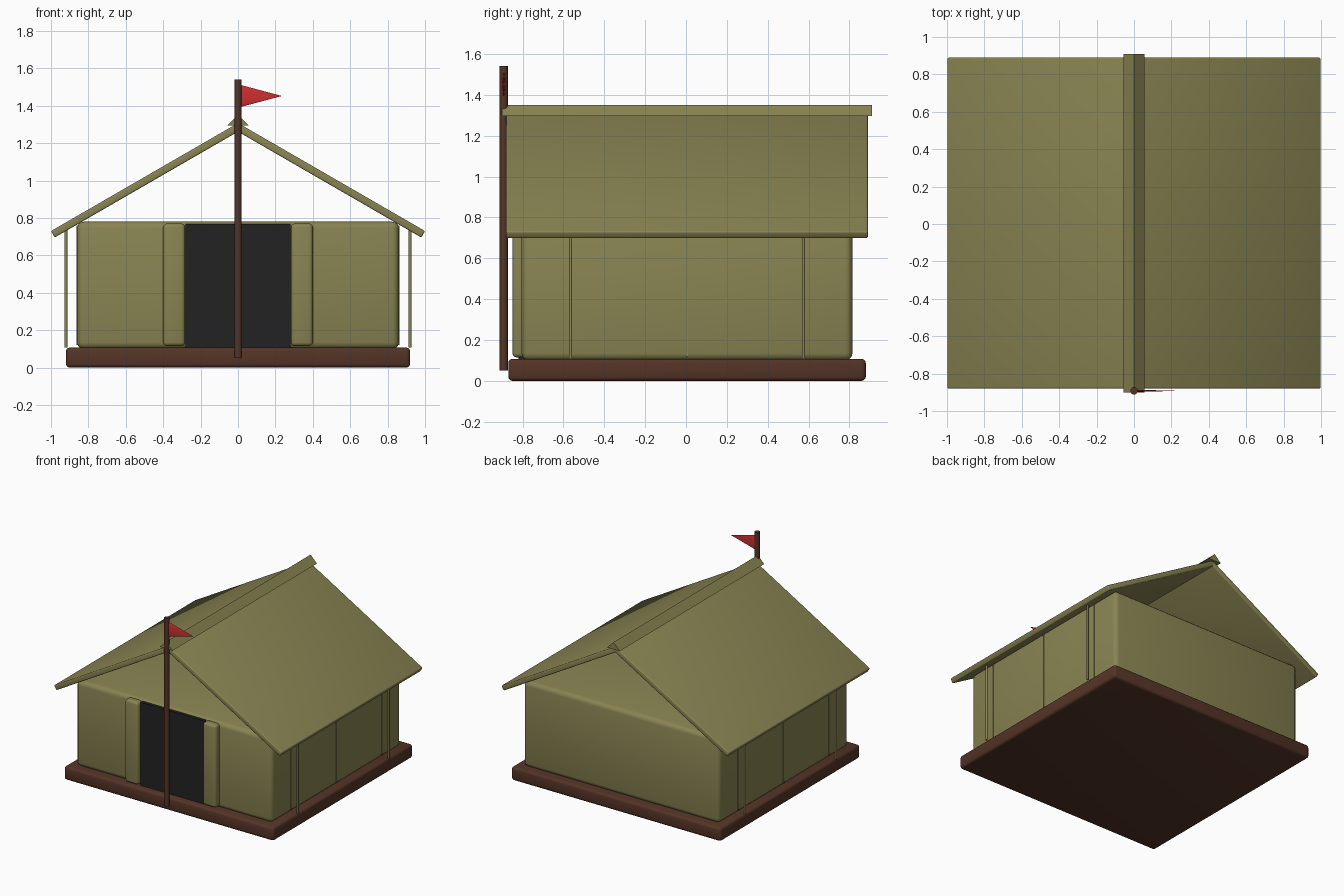
import bpy, math

if "Cube" in bpy.data.objects:
    bpy.data.objects.remove(bpy.data.objects["Cube"])

Y0 = 0.005  # the tent sits slightly behind the centre because of the flag pole


def material(name, rgb):
    m = bpy.data.materials.new(name)
    m.diffuse_color = (*rgb, 1)
    m.use_nodes = True
    m.node_tree.nodes["Principled BSDF"].inputs["Base Color"].default_value = m.diffuse_color
    return m


CANVAS = material("olive canvas", (0.25, 0.23, 0.085))
WOOD = material("dark brown wood", (0.088, 0.034, 0.020))
DARK = material("doorway black", (0.016, 0.016, 0.016))
RED = material("flag red", (0.62, 0.028, 0.03))


def finish(ob, name, mat):
    ob.name = name
    ob.data.materials.append(mat)
    bpy.ops.object.shade_smooth_by_angle(angle=math.radians(40))
    return ob


def box(name, lo, hi, mat, bevel=0.0, rot_y=0.0):
    """Box between two corners, with rounded edges."""
    bpy.ops.mesh.primitive_cube_add(
        size=1, location=[(a + b) / 2 for a, b in zip(lo, hi)], rotation=(0, rot_y, 0))
    ob = bpy.context.object
    ob.scale = [b - a for a, b in zip(lo, hi)]
    bpy.ops.object.transform_apply(location=False, rotation=False, scale=True)
    if bevel:
        mod = ob.modifiers.new("round", 'BEVEL')
        mod.width, mod.segments = bevel, 3
        bpy.ops.object.modifier_apply(modifier="round")
    return finish(ob, name, mat)


def rod(name, x, y, z0, z1, r, mat, sides=16):
    bpy.ops.mesh.primitive_cylinder_add(
        vertices=sides, radius=r, depth=z1 - z0, location=(x, y, (z0 + z1) / 2))
    return finish(bpy.context.object, name, mat)


# Platform, tent body and doorway
box("platform", (-0.92, Y0 - 0.875, 0), (0.92, Y0 + 0.875, 0.107), WOOD, 0.02)
box("tent_body", (-0.86, Y0 - 0.81, 0.1), (0.86, Y0 + 0.81, 0.78), CANVAS, 0.035)
box("doorway", (-0.28, Y0 - 0.825, 0.107), (0.28, Y0 - 0.78, 0.767), DARK)

# Roof slabs: outer top corner at (1, 0.73), rising at 30 degrees to the ridge
ANG = math.radians(30)
THICK, LENGTH = 0.04, 1 / math.cos(ANG)
for s, side in ((-1, "left"), (1, "right")):
    cx = 0.5 - math.sin(ANG) * THICK / 2
    cz = 0.73 + 0.5 * math.tan(ANG) - math.cos(ANG) * THICK / 2
    box(f"{side}_roof",
        (s * cx - LENGTH / 2, Y0 - 0.885, cz - THICK / 2),
        (s * cx + LENGTH / 2, Y0 + 0.885, cz + THICK / 2), CANVAS, 0.008, s * ANG)

    # Door flaps, wall seams and eave poles
    x0, x1 = sorted((s * 0.283, s * 0.40))
    box(f"{side}_door_flap", (x0, Y0 - 0.855, 0.115), (x1, Y0 - 0.79, 0.77), CANVAS, 0.02)
    for i in (-1, 0, 1):
        y = Y0 + i * 0.57
        x0, x1 = sorted((s * 0.85, s * 0.864))
        box(f"{side}_wall_seam", (x0, y - 0.006, 0.12), (x1, y + 0.006, 0.76), CANVAS)
        if i:
            rod(f"{side}_eave_pole", s * 0.92, y, 0.107, 0.735, 0.008, CANVAS, 10)

# Triangular ridge cap
profile = ((-0.056, 1.295), (0.056, 1.295), (0, 1.351))
verts = [(x, y, z) for y in (Y0 - 0.905, Y0 + 0.905) for x, z in profile]
mesh = bpy.data.meshes.new("ridge_cap")
mesh.from_pydata(verts, [], [(0, 1, 2), (5, 4, 3), (0, 3, 4, 1), (1, 4, 5, 2), (2, 5, 3, 0)])
mesh.materials.append(CANVAS)
bpy.context.collection.objects.link(bpy.data.objects.new("ridge_cap", mesh))

# Flag pole and flattened cone pennant
rod("flag_pole", 0, -0.892, 0.05, 1.54, 0.02, WOOD)
bpy.ops.mesh.primitive_cone_add(
    vertices=16, radius1=0.06, radius2=0, depth=0.225,
    location=(0.1225, -0.892, 1.452), rotation=(0, math.pi / 2, 0))
flag = bpy.context.object
flag.scale = (1, 0.1, 1)
bpy.ops.object.transform_apply(location=False, rotation=False, scale=True)
finish(flag, "pennant", RED)
